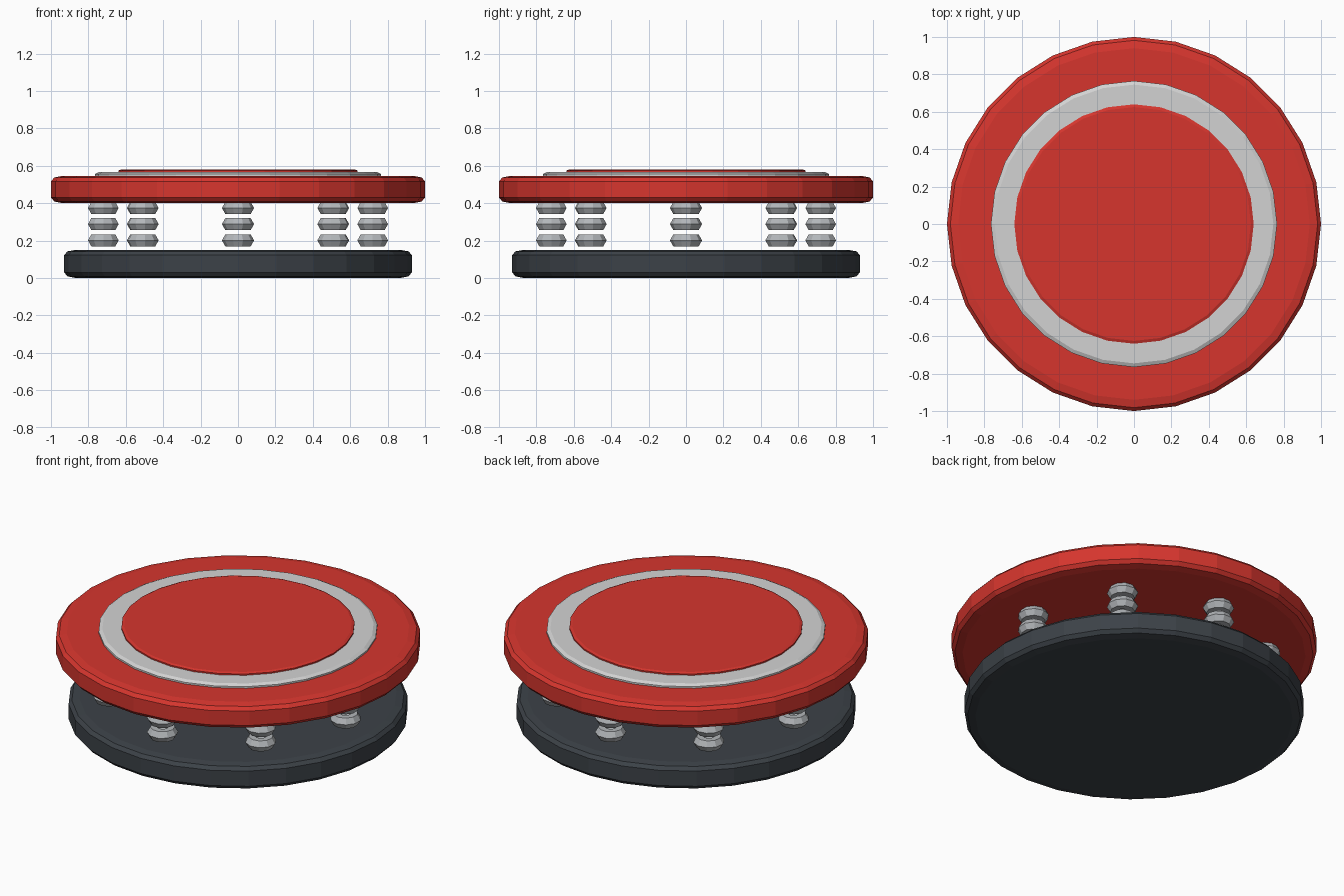
import bpy, bmesh, math

if "Cube" in bpy.data.objects:
    bpy.data.objects.remove(bpy.data.objects["Cube"])

def material(name, rgb):
    m = bpy.data.materials.new(name)
    m.diffuse_color = (*rgb, 1)
    m.use_nodes = True
    m.node_tree.nodes["Principled BSDF"].inputs["Base Color"].default_value = m.diffuse_color
    return m

RED = material("red", (0.67, 0.036, 0.027))
WHITE = material("light grey", (0.65, 0.65, 0.65))
DARK = material("charcoal", (0.045, 0.054, 0.064))
STEEL = material("steel", (0.45, 0.47, 0.49))
SIDES = 28

def finish(bm, name, mat):
    bmesh.ops.recalc_face_normals(bm, faces=bm.faces)
    mesh = bpy.data.meshes.new(name)
    bm.to_mesh(mesh)
    bm.free()
    mesh.materials.append(mat)
    ob = bpy.data.objects.new(name, mesh)
    bpy.context.collection.objects.link(ob)

def ring_verts(bm, r, z, n, start=0.0, cx=0.0, cy=0.0):
    return [bm.verts.new((cx + r * math.cos(start + 2 * math.pi * i / n),
                          cy + r * math.sin(start + 2 * math.pi * i / n), z))
            for i in range(n)]

def bridge(bm, a, b):
    n = len(a)
    for i in range(n):
        j = (i + 1) % n
        bm.faces.new((a[i], a[j], b[j], b[i]))

def disc(name, profile, mat):
    """Capped turned disc from a bottom-to-top (radius, z) profile."""
    bm = bmesh.new()
    loops = [ring_verts(bm, r, z, SIDES) for r, z in profile]
    for a, b in zip(loops, loops[1:]):
        bridge(bm, a, b)
    bm.faces.new(loops[0])
    bm.faces.new(loops[-1])
    finish(bm, name, mat)

# Base and pressure plate, both with rounded rims
disc("base", [(0.87, 0), (0.912, 0.009), (0.93, 0.03), (0.93, 0.122),
              (0.912, 0.142), (0.87, 0.15)], DARK)
disc("top_plate", [(0.94, 0.40), (0.982, 0.409), (1.0, 0.43), (1.0, 0.517),
                   (0.982, 0.537), (0.94, 0.546)], RED)

# Raised pale band and red centre pad
disc("pale_band", [(0.765, 0.535), (0.765, 0.556), (0.745, 0.566)], WHITE)
disc("centre_pad", [(0.64, 0.555), (0.64, 0.574), (0.625, 0.58)], RED)

# Eight springs, each a stack of three faceted coils
MAJOR, MINOR, SEG = 0.049, 0.037, 10
for s in range(8):
    ang = s * math.pi / 4
    cx, cy = 0.72 * math.cos(ang), 0.72 * math.sin(ang)
    bm = bmesh.new()
    for z in (0.201, 0.288, 0.374):
        loops = []
        for k in range(6):
            t = k * math.pi / 3
            loops.append(ring_verts(bm, MAJOR + MINOR * math.cos(t),
                                    z + MINOR * math.sin(t), SEG,
                                    ang + math.pi / SEG, cx, cy))
        for k in range(6):
            bridge(bm, loops[k], loops[(k + 1) % 6])
    finish(bm, f"spring_{s + 1}", STEEL)
